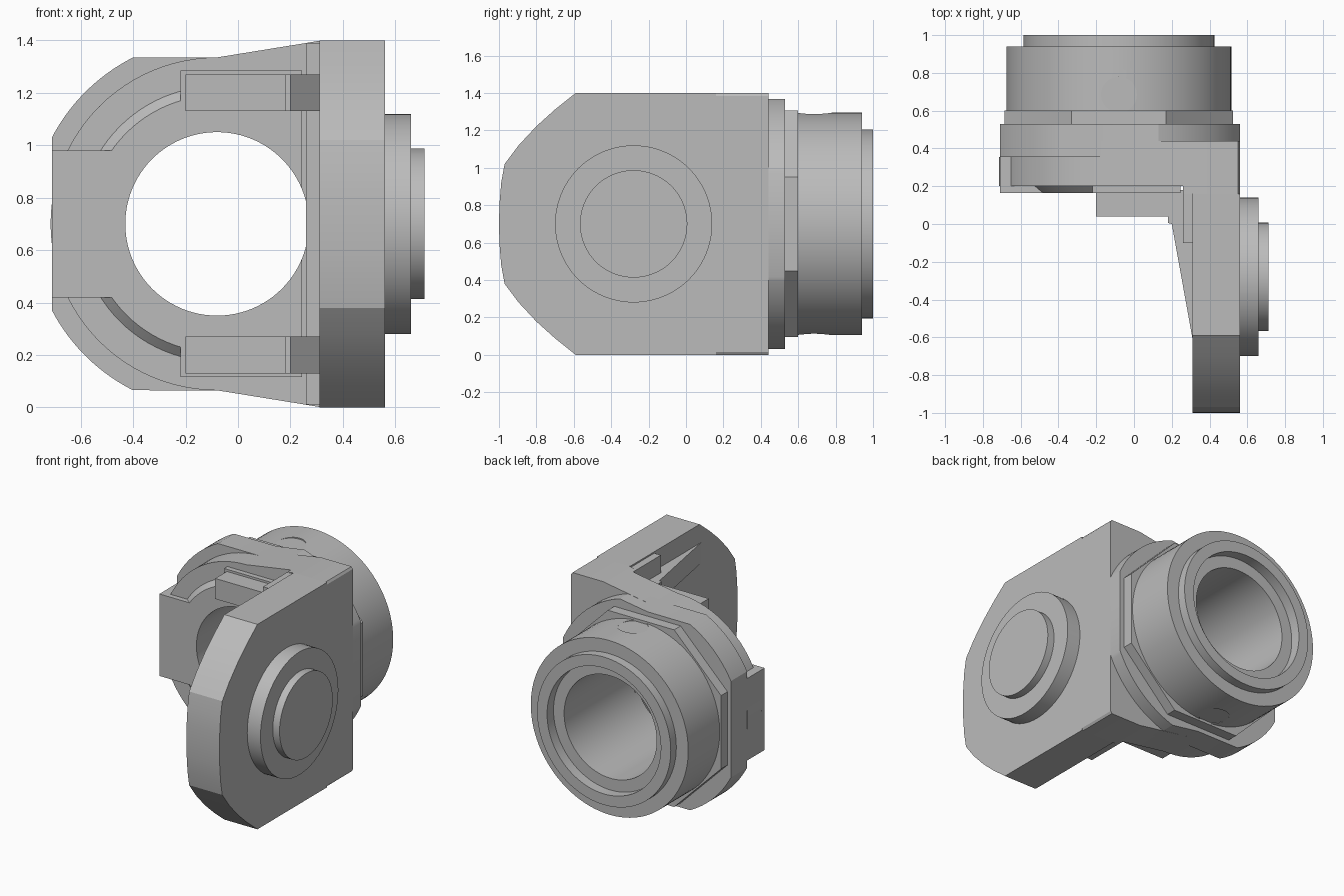
import bpy, bmesh, math
from mathutils import Vector

cube = bpy.data.objects.get("Cube")
if cube:
    bpy.data.objects.remove(cube, do_unlink=True)

CX, CZ = -0.08, 0.70   # axis of the bore, parallel to y
BORE = 0.35
SIDES = 96

grey = bpy.data.materials.new("machined grey")
grey.use_nodes = True
grey.diffuse_color = (0.5, 0.5, 0.5, 1)
grey.node_tree.nodes["Principled BSDF"].inputs["Base Color"].default_value = (0.5, 0.5, 0.5, 1)


def finish(name, bm):
    bmesh.ops.recalc_face_normals(bm, faces=bm.faces[:])
    mesh = bpy.data.meshes.new(name)
    bm.to_mesh(mesh)
    bm.free()
    mesh.materials.append(grey)
    obj = bpy.data.objects.new(name, mesh)
    bpy.context.collection.objects.link(obj)
    return obj


def prism(name, pts, axis, a, b):
    """Extrude a flat outline along an axis, from a to b."""
    place = {"x": lambda u, v, t: (t, u, v),
             "y": lambda u, v, t: (u, t, v),
             "z": lambda u, v, t: (u, v, t)}[axis]
    bm = bmesh.new()
    face = bm.faces.new([bm.verts.new(place(u, v, a)) for u, v in pts])
    out = bmesh.ops.extrude_face_region(bm, geom=[face])
    verts = [g for g in out["geom"] if isinstance(g, bmesh.types.BMVert)]
    bmesh.ops.translate(bm, verts=verts, vec=Vector(place(0, 0, b)) - Vector(place(0, 0, a)))
    # the starting face stays as the near cap
    return finish(name, bm)


def box(name, x, y, z):
    return prism(name, [(x[0], z[0]), (x[1], z[0]), (x[1], z[1]), (x[0], z[1])], "y", *y)


def circle(u, v, r, n=SIDES):
    return [(u + r * math.cos(math.tau * i / n), v + r * math.sin(math.tau * i / n)) for i in range(n)]


def lathe(name, profile, cx=CX, cz=CZ):
    """Revolve a closed (radius, y) profile about an axis parallel to y."""
    bm = bmesh.new()
    rings = []
    for i in range(SIDES):
        a = math.tau * i / SIDES
        rings.append([bm.verts.new((cx + r * math.cos(a), y, cz + r * math.sin(a))) for r, y in profile])
    n = len(profile)
    for i in range(SIDES):
        p, q = rings[i], rings[(i + 1) % SIDES]
        for j in range(n):
            k = (j + 1) % n
            bm.faces.new((p[j], p[k], q[k], q[j]))
    return finish(name, bm)


def arc(r, start, end, n=24):
    """Points about the bore axis as (x, height above axis)."""
    angles = [math.radians(start + (end - start) * i / n) for i in range(n + 1)]
    return [(CX + r * math.cos(a), r * math.sin(a)) for a in angles]


def mirrored(half):
    """Close an upper half outline with its reflection below the axis."""
    low = [(u, CZ - h) for u, h in reversed(half) if h > 1e-5]
    return [(u, CZ + h) for u, h in half] + low


def cut(obj, cutter):
    mod = obj.modifiers.new("cut", "BOOLEAN")
    mod.operation = "DIFFERENCE"
    mod.solver = "EXACT"
    mod.object = cutter
    bpy.context.view_layer.objects.active = obj
    bpy.ops.object.modifier_apply(modifier=mod.name)


# Flange layers around the bore
tail = [(0.26, 0.69), (0.32, 0.70), (0.55, 0.70), (0.56, 0.685)]
clipped = arc(0.711, 152.4, 116.8) + [(CX, 0.635)]
layers = [
    prism("flange_front", mirrored(arc(0.635, 180, 90) + tail), "y", 0.20, 0.355),
    prism("flange_middle", mirrored(clipped + tail), "y", 0.355, 0.44),
    prism("flange_back", mirrored(clipped + arc(0.70, 72.5, 23.9)), "y", 0.44, 0.53),
    box("raised_face", (-0.22, 0.245), (0.165, 0.20), (0.115, 1.285)),
]
flat = 0.605 * math.tan(math.pi / 8)
octagon = [(-0.605, flat), (-flat, 0.605), (flat, 0.605), (0.605, flat)]
layers.append(prism("octagonal_collar", mirrored([(CX + u, h) for u, h in octagon]), "y", 0.53, 0.60))
bore_cutter = prism("bore_cutter", circle(CX, CZ, BORE), "y", -0.2, 0.8)
for layer in layers:
    cut(layer, bore_cutter)
bpy.data.objects.remove(bore_cutter, do_unlink=True)

# Tapered raised ring, trimmed on the right by the raised face
ring = lathe("raised_ring", [(BORE, 0.165), (0.49, 0.165), (0.525, 0.20), (BORE, 0.20)])
trim = box("ring_trim", (-0.22, 0.8), (0.0, 0.4), (-0.2, 1.6))
cut(ring, trim)
bpy.data.objects.remove(trim, do_unlink=True)

# Side pad with two countersunk holes
pad = box("side_pad", (-0.71, -0.48), (0.165, 0.355), (0.42, 0.98))
for z in (0.49, 0.91):
    sink = lathe("sink_cutter", [(0.026, 0.15), (0.026, 0.165), (0.004, 0.195), (0.001, 0.195), (0.001, 0.15)], -0.64, z)
    bpy.data.objects.remove(sink, do_unlink=True)
    bm = bmesh.new()
    bmesh.ops.create_cone(bm, cap_ends=True, segments=24, radius1=0.028, radius2=0.004, depth=0.04)
    for v in bm.verts:
        v.co = Vector((v.co.x - 0.64, v.co.z + 0.182, v.co.y + z))
    sink = finish("sink_cutter", bm)
    cut(pad, sink)
    bpy.data.objects.remove(sink, do_unlink=True)

# Rear barrel with recessed mouth and shallow spot faces
barrel = lathe("rear_barrel", [(BORE, 0.60), (0.595, 0.60), (0.595, 0.94), (0.505, 0.94),
                               (0.505, 1.0), (0.43, 1.0), (0.43, 0.93), (BORE, 0.93)])
for low, high in ((1.287, 1.5), (-0.1, 0.113)):
    spot = prism("spot_cutter", circle(CX, 0.685, 0.095, 48), "z", low, high)
    cut(barrel, spot)
    bpy.data.objects.remove(spot, do_unlink=True)

# Forward arm with rounded nose
nose = [(-1.0, 0), (-0.997, 0.11), (-0.988, 0.22), (-0.97, 0.32), (-0.895, 0.42),
        (-0.80, 0.522), (-0.70, 0.612), (-0.59, 0.70), (0.16, 0.70)]
prism("side_arm", mirrored(nose), "x", 0.31, 0.56)
prism("arm_root", mirrored(tail), "y", 0.16, 0.20)
box("arm_step", (0.26, 0.31), (-0.10, 0.16), (0.01, 1.39))

# Stop blocks with tapered ribs, above and below the bore
rib = [(-0.20, 0.18), (-0.20, 0.04), (0.18, 0.04), (0.18, 0.005), (0.20, 0.0), (0.312, -0.62), (0.312, 0.18)]
for name, low in (("lower_rib", 0.13), ("upper_rib", 1.13)):
    prism(name, rib, "z", low, low + 0.14)

# Stepped boss on the outer side of the arm
prism("boss_base", circle(-0.28, CZ, 0.42), "x", 0.56, 0.66)
prism("boss_cap", circle(-0.28, CZ, 0.287), "x", 0.66, 0.711)

# Smooth the round surfaces and keep hard edges
for obj in bpy.context.collection.objects:
    obj.select_set(obj.type == "MESH")
    if obj.type == "MESH":
        bpy.context.view_layer.objects.active = obj
bpy.ops.object.shade_smooth_by_angle(angle=math.radians(25))
